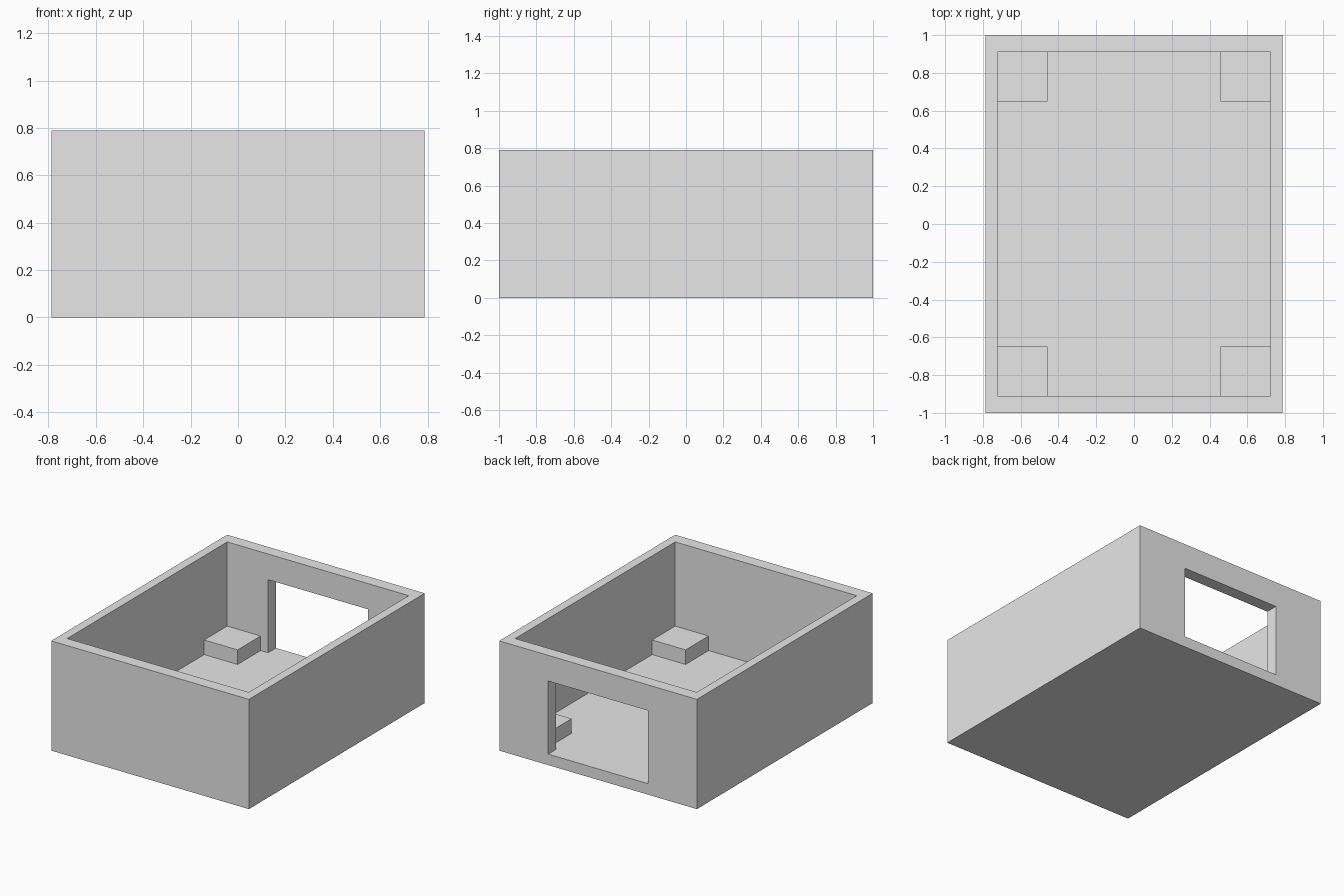
import bpy
import bmesh
from mathutils import Matrix, Vector

if "Cube" in bpy.data.objects:
    bpy.data.objects.remove(bpy.data.objects["Cube"], do_unlink=True)

# Overall sizes
HX, HY, H = 0.787, 1.0, 0.79      # outer half sizes and height
IX, IY = 0.723, 0.91              # inner half sizes
FLOOR = 0.079
DOOR_X, DOOR_TOP = 0.397, 0.605   # opening in the back wall
BLOCK_X, BLOCK_Y, BLOCK_TOP = 0.457, 0.648, 0.184

grey = bpy.data.materials.new("plain grey")
grey.use_nodes = True
grey.diffuse_color = (0.8, 0.8, 0.8, 1)
grey.node_tree.nodes["Principled BSDF"].inputs["Base Color"].default_value = (0.8, 0.8, 0.8, 1)


def box(name, low, high):
    low, high = Vector(low), Vector(high)
    bm = bmesh.new()
    bmesh.ops.create_cube(bm, size=1, matrix=Matrix.Translation((low + high) / 2)
                          @ Matrix.Diagonal((high - low).to_4d()))
    mesh = bpy.data.meshes.new(name)
    bm.to_mesh(mesh)
    bm.free()
    mesh.materials.append(grey)
    obj = bpy.data.objects.new(name, mesh)
    bpy.context.collection.objects.link(obj)
    return obj


def combine(target, tool, operation):
    mod = target.modifiers.new(tool.name, 'BOOLEAN')
    mod.operation = operation
    mod.solver = 'EXACT'
    mod.object = tool
    tool.hide_render = True
    bpy.context.view_layer.objects.active = target
    bpy.ops.object.modifier_apply(modifier=mod.name)
    bpy.data.objects.remove(tool, do_unlink=True)


# Open tray: one hollow for the room, one doorway through the back wall
tray = box("tray", (-HX, -HY, 0), (HX, HY, H))
combine(tray, box("hollow", (-IX, -IY, FLOOR), (IX, IY, H + 0.1)), 'DIFFERENCE')
combine(tray, box("doorway", (-DOOR_X, 0, FLOOR), (DOOR_X, HY + 0.1, DOOR_TOP)), 'DIFFERENCE')

# Square support block in each inner corner
for end, sy in (("front", -1), ("back", 1)):
    for side, sx in (("right", -1), ("left", 1)):
        xs = sorted((sx * BLOCK_X, sx * IX))
        ys = sorted((sy * BLOCK_Y, sy * IY))
        box(f"{end}_{side}_block", (xs[0], ys[0], FLOOR), (xs[1], ys[1], BLOCK_TOP))
